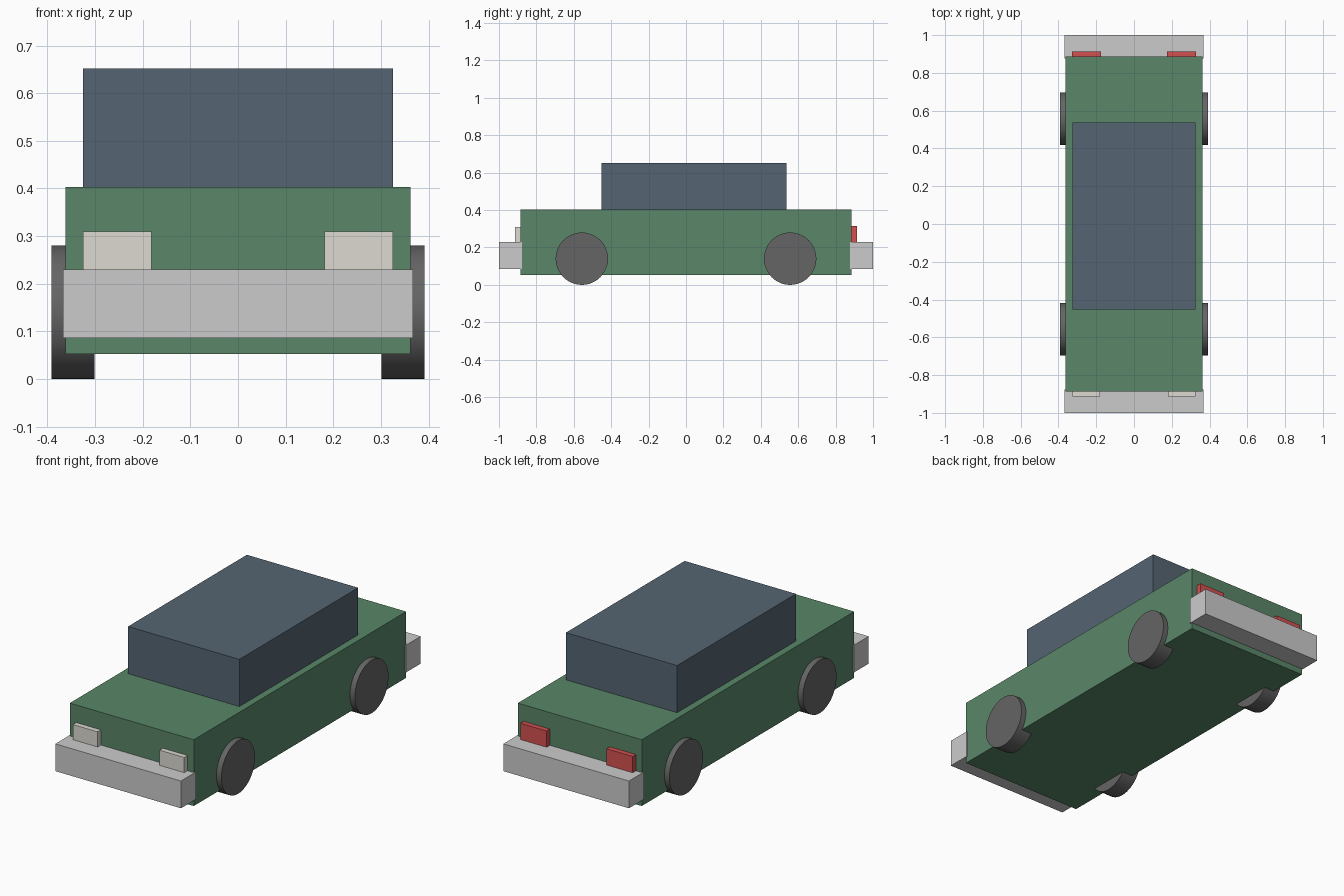
import bpy
import math

if "Cube" in bpy.data.objects:
    bpy.data.objects.remove(bpy.data.objects["Cube"])


def material(name, color):
    m = bpy.data.materials.new(name)
    m.diffuse_color = (*color, 1)
    m.use_nodes = True
    m.node_tree.nodes["Principled BSDF"].inputs["Base Color"].default_value = m.diffuse_color
    return m


green = material("green_paint", (0.10, 0.24, 0.14))
blue = material("dark_glass", (0.09, 0.13, 0.17))
white = material("warm_white", (0.72, 0.70, 0.64))
red = material("red_lens", (0.65, 0.08, 0.08))
dark = material("rubber", (0.13, 0.13, 0.13))


def box(name, x, y, z, mat=None):
    """Box spanning the (min, max) range on each axis."""
    spans = (x, y, z)
    bpy.ops.mesh.primitive_cube_add(size=1, location=[(a + b) / 2 for a, b in spans])
    ob = bpy.context.object
    ob.name = name
    ob.scale = [b - a for a, b in spans]
    bpy.ops.object.transform_apply(location=False, rotation=False, scale=True)
    if mat:
        ob.data.materials.append(mat)
    return ob


def wheel(name, side, y):
    bpy.ops.mesh.primitive_cylinder_add(
        vertices=48, radius=0.14, depth=0.09,
        location=(side * 0.346, y, 0.14), rotation=(0, math.pi / 2, 0))
    ob = bpy.context.object
    ob.name = name
    ob.data.materials.append(dark)
    bpy.ops.object.shade_smooth_by_angle()


# Body and cabin
box("body", (-0.362, 0.362), (-0.886, 0.886), (0.053, 0.403), green)
box("cabin", (-0.325, 0.325), (-0.453, 0.538), (0.40, 0.652), blue)

# Bumpers
box("front_bumper", (-0.367, 0.367), (-1.0, -0.876), (0.086, 0.23))
box("rear_bumper", (-0.367, 0.367), (0.876, 1.0), (0.086, 0.23))

# Lights and wheels on both sides
for side, label in ((-1, "left"), (1, "right")):
    head_x = sorted((side * 0.181, side * 0.325))
    tail_x = sorted((side * 0.175, side * 0.328))
    box(label + "_headlight", head_x, (-0.913, -0.88), (0.22, 0.31), white)
    box(label + "_taillight", tail_x, (0.88, 0.913), (0.22, 0.316), red)
    wheel(label + "_front_wheel", side, -0.557)
    wheel(label + "_rear_wheel", side, 0.557)
